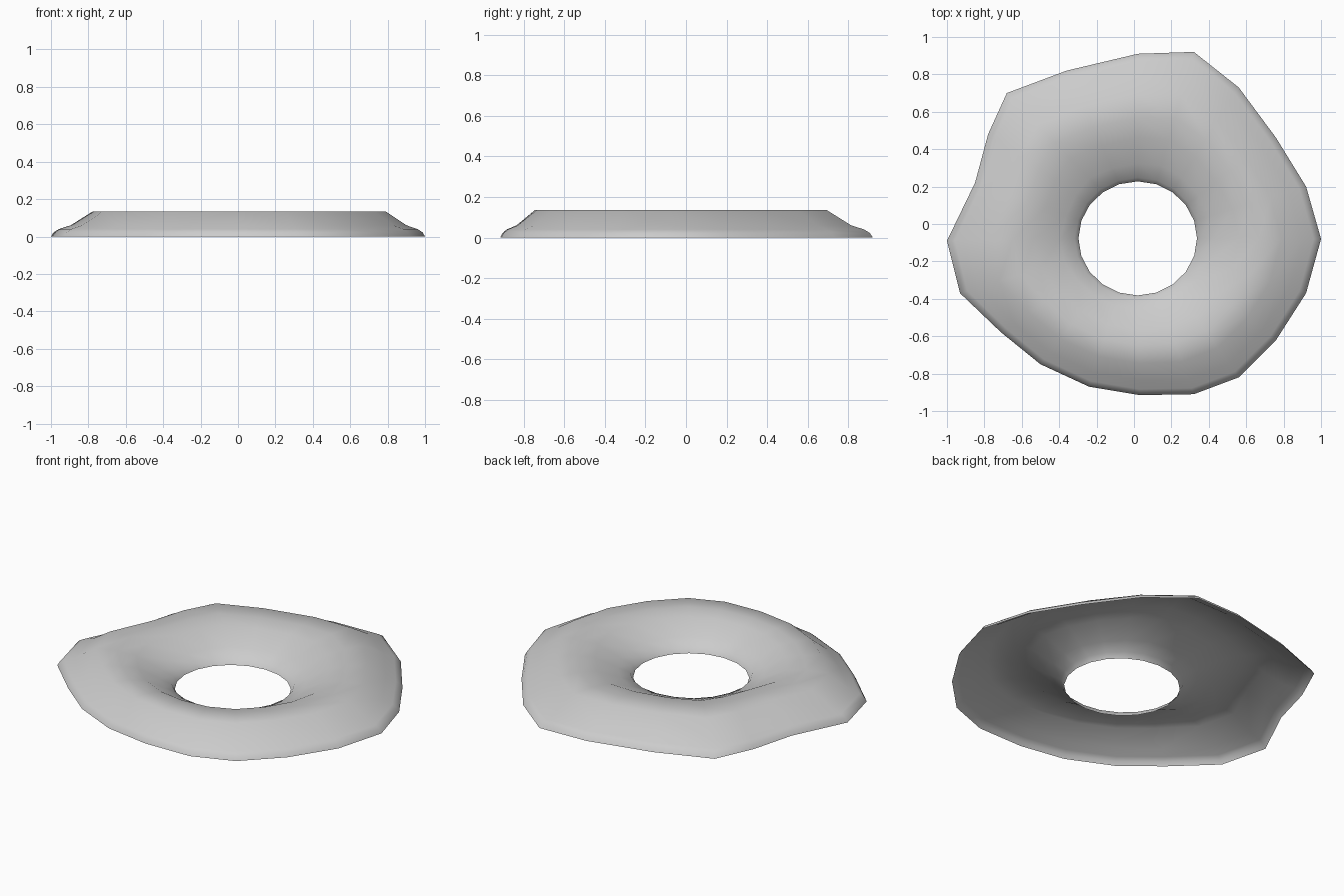
import bpy, bmesh
from math import cos, sin, tau
from mathutils import Vector

if "Cube" in bpy.data.objects:
    bpy.data.objects.remove(bpy.data.objects["Cube"])

# Uneven, dripping outer edge, counter-clockwise from +x
EDGE = [(1, -.08), (.92, .2), (.76, .46), (.56, .73), (.32, .92), (.02, .91),
        (-.36, .82), (-.68, .70), (-.78, .48), (-.85, .22), (-1, -.09),
        (-.93, -.37), (-.71, -.58), (-.5, -.75), (-.24, -.87), (.03, -.915),
        (.32, -.91), (.56, -.82), (.76, -.62), (.92, -.37)]
# Domed cross-section: fraction from hole to outer edge, height
PROFILE = [(0, 0), (.03, .03), (.14, .06), (.34, .122), (.5, .135),
           (.68, .135), (.85, .06), (.94, .04), (.98, .022), (1, 0)]
HOLE_CENTRE = Vector((.02, -.077))
HOLE_X, HOLE_Y = .317, .305

# Icing shell: open underneath, rings lofted from hole to edge
bm = bmesh.new()
n = len(EDGE)
rings = []
for f, z in PROFILE:
    ring = []
    for i, e in enumerate(EDGE):
        a = tau * i / n
        inner = HOLE_CENTRE + Vector((HOLE_X * cos(a), HOLE_Y * sin(a)))
        p = inner.lerp(Vector(e), f)
        ring.append(bm.verts.new((p.x, p.y, z)))
    rings.append(ring)
for r0, r1 in zip(rings, rings[1:]):
    for i in range(n):
        j = (i + 1) % n
        face = bm.faces.new((r0[i], r1[i], r1[j], r0[j]))
        face.smooth = True

mesh = bpy.data.meshes.new("ring_icing")
bm.to_mesh(mesh)
bm.free()
icing = bpy.data.objects.new("ring_icing", mesh)
bpy.context.collection.objects.link(icing)
